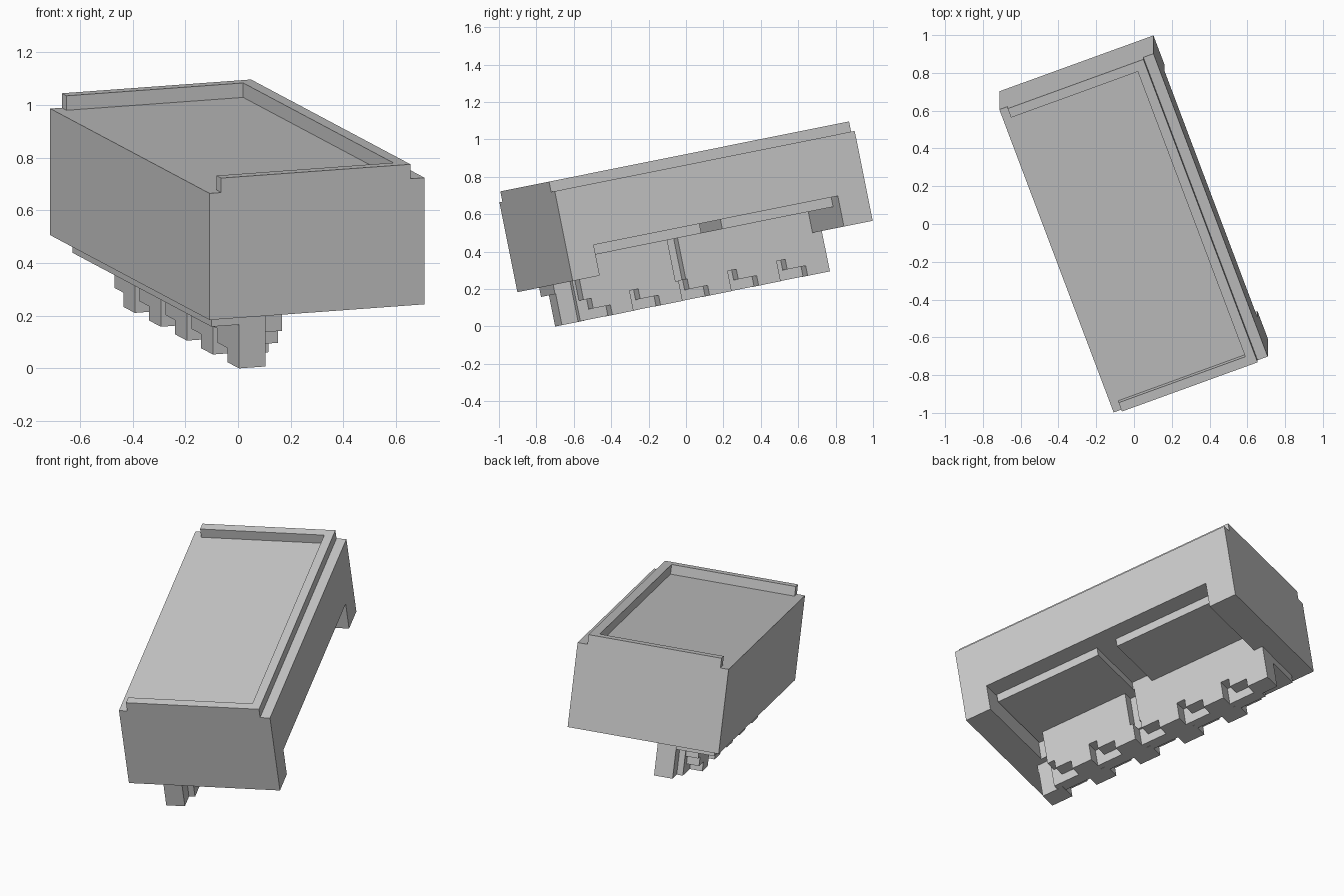
import bpy, bmesh, math
from mathutils import Matrix, Vector

if "Cube" in bpy.data.objects:
    bpy.data.objects.remove(bpy.data.objects["Cube"])

# Everything is built in upright (u, v, h) axes, then tilted as a whole
TILT = (Matrix.Translation((0, 0, -0.0025))
        @ Matrix.Rotation(math.radians(11.35), 4, 'X')
        @ Matrix.Rotation(math.radians(20.3), 4, 'Z'))


def prism(name, pts, a, b, place):
    """Extrude a 2D outline from a to b; place(p, q, t) gives the 3D point."""
    bm = bmesh.new()
    lo = [bm.verts.new(place(p, q, a)) for p, q in pts]
    hi = [bm.verts.new(place(p, q, b)) for p, q in pts]
    bm.faces.new(lo)
    bm.faces.new(hi)
    n = len(pts)
    for i in range(n):
        j = (i + 1) % n
        bm.faces.new((lo[i], lo[j], hi[j], hi[i]))
    bmesh.ops.recalc_face_normals(bm, faces=bm.faces)
    me = bpy.data.meshes.new(name)
    bm.to_mesh(me)
    bm.free()
    ob = bpy.data.objects.new(name, me)
    bpy.context.collection.objects.link(ob)
    ob.matrix_world = TILT
    return ob


def plan(name, pts, h0, h1):
    return prism(name, pts, h0, h1, lambda p, q, t: (p, q, t))


def box(name, u0, u1, v0, v1, h0, h1):
    return plan(name, [(u0, v0), (u1, v0), (u1, v1), (u0, v1)], h0, h1)


def cut(ob, cutter):
    cutter.hide_render = True
    m = ob.modifiers.new("cut", 'BOOLEAN')
    m.operation = 'DIFFERENCE'
    m.solver = 'EXACT'
    m.object = cutter
    bpy.context.view_layer.update()
    bpy.context.view_layer.objects.active = ob
    bpy.ops.object.modifier_apply(modifier=m.name)
    bpy.data.objects.remove(cutter)


U0, U1, V0, V1 = -0.395, 0.475, -0.757, 0.987
VC = (V0 + V1) / 2
UC = -0.127

# Main body with the pocket open below and to the right
body = box("body", U0, U1, V0, V1, 0.36, 0.85)
cut(body, box("pocket_cutter", -0.09, 0.6, -0.60, 0.82, 0.2, 0.527))

# Raised three-sided rim on the top
plan("top_rim", [(-0.348, V0), (0.418, V0), (0.418, V1), (-0.348, V1),
                 (-0.348, V1 - 0.052), (0.367, V1 - 0.052),
                 (0.367, V0 + 0.051), (-0.348, V0 + 0.051)], 0.849, 0.906)

# Two ceiling panels with a channel between them
for s, nm in ((-1, "front"), (1, "back")):
    a, b = sorted((VC + s * 0.061, VC + s * 0.71))
    box(nm + "_ceiling_panel", -0.09, 0.37, max(a, -0.602), min(b, 0.822), 0.475, 0.53)

# Thin slab under the body, left of the leg
box("under_slab", -0.347, UC, -0.648, 0.872, 0.31, 0.37)

# Leg: two notched halves, one the half-turn copy of the other, plus a core
outline = [(-0.535, 0.525), (0.874, 0.525), (0.874, 0.14)]
for k in (3, 2, 1, 0):
    s = -0.267 + 0.285 * k
    outline += [(s + 0.157, 0.14), (s + 0.157, 0.195), (s + 0.05, 0.195),
                (s + 0.05, 0.25), (s, 0.25), (s, 0.14)]
outline += [(-0.39, 0.14), (-0.39, 0.195), (-0.49, 0.195),
            (-0.49, 0.25), (-0.535, 0.25)]
right = prism("leg_right_half", outline, UC, -0.02, lambda p, q, t: (t, p, q))
cut(right, box("groove_cutter", -0.08, 0.05, 0.0, 0.06, 0.25, 0.475))
prism("leg_left_half", outline, UC, -0.02,
      lambda p, q, t: (2 * UC - t, 2 * VC - p, q))
box("leg_core", UC - 0.035, UC + 0.035, VC - 0.665, VC + 0.665, 0.141, 0.45)
